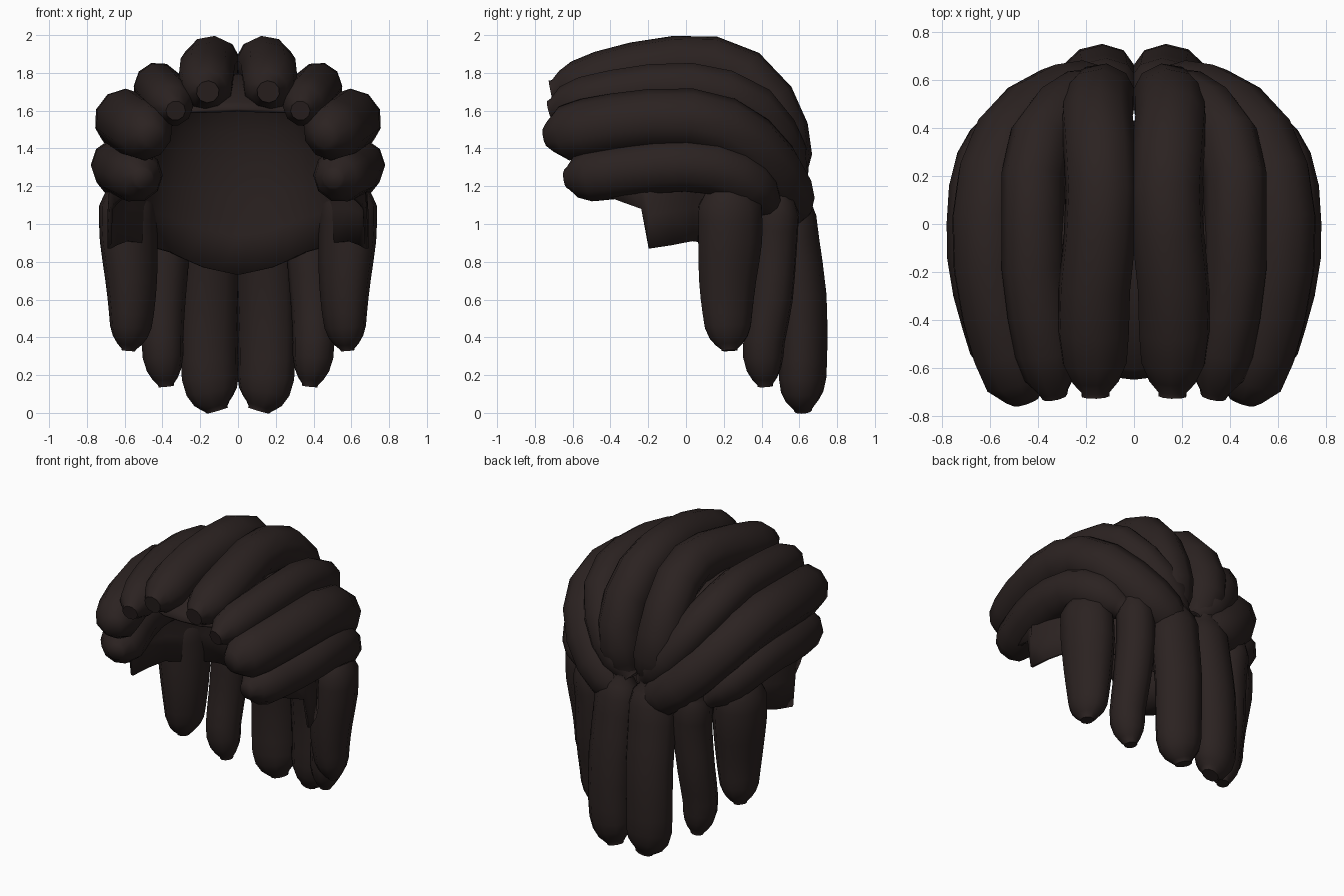
import bpy, bmesh, math
from mathutils import Vector

cube = bpy.data.objects.get("Cube")
if cube:
    bpy.data.objects.remove(cube, do_unlink=True)

# Single dark brown hair colour
HAIR = (0.024, 0.016, 0.015, 1.0)
hair = bpy.data.materials.new("dark_brown_hair")
hair.use_nodes = True
hair.diffuse_color = HAIR
shader = next(n for n in hair.node_tree.nodes if n.type == 'BSDF_PRINCIPLED')
shader.inputs["Base Color"].default_value = HAIR
shader.inputs["Roughness"].default_value = 0.8


def finish(bm, name, angle):
    bmesh.ops.recalc_face_normals(bm, faces=bm.faces)
    mesh = bpy.data.meshes.new(name)
    bm.to_mesh(mesh)
    bm.free()
    mesh.materials.append(hair)
    obj = bpy.data.objects.new(name, mesh)
    bpy.context.collection.objects.link(obj)
    bpy.ops.object.select_all(action='DESELECT')
    obj.select_set(True)
    bpy.context.view_layer.objects.active = obj
    bpy.ops.object.shade_smooth_by_angle(angle=math.radians(angle))
    return obj


def spline(points, u):
    """Point on a Catmull-Rom curve through the points, u from 0 to 1."""
    last = len(points) - 1
    i = min(int(u * last), last - 1)
    t = u * last - i
    b, c = points[i], points[i + 1]
    a = points[i - 1] if i > 0 else b * 2 - c
    d = points[i + 2] if i + 2 <= last else c * 2 - b
    return (b * 2 + (c - a) * t + (a * 2 - b * 5 + c * 4 - d) * t ** 2
            + (b * 3 - a - c * 3 + d) * t ** 3) / 2


def rounding(distance, length, smallest):
    """Elliptical narrowing of a lock close to one of its ends."""
    k = max(0.0, 1 - distance / length)
    return max(smallest, math.sqrt(1 - k * k))


def lock(name, path, width, depth, start, end, taper=1.0, rings=15, sides=10):
    """Pair of mirrored locks; start and end are (rounding length, end scale),
    taper is the scale reached gradually over the last part of the lock."""
    for side, sign in (("left", 1), ("right", -1)):
        points = [Vector((sign * x, y, z)) for x, y, z in path]
        # Rings bunch up towards both ends
        us = [(1 - math.cos(math.pi * i / (rings - 1))) / 2 for i in range(rings)]
        centres = [spline(points, u) for u in us]
        travelled = [0.0]
        for p, q in zip(centres, centres[1:]):
            travelled.append(travelled[-1] + (q - p).length)
        bm = bmesh.new()
        loops = []
        for i, p in enumerate(centres):
            ahead = centres[min(i + 1, rings - 1)]
            behind = centres[max(i - 1, 0)]
            tangent = (ahead - behind).normalized()
            out = p - Vector((0, 0, min(p.z, 1.1)))
            out = (out - tangent * out.dot(tangent)).normalized()
            across = tangent.cross(out)
            s = (rounding(travelled[i], *start)
                 * rounding(travelled[-1] - travelled[i], *end)
                 * (1 + (taper - 1) * max(0.0, us[i] - 0.3) / 0.7))
            loop = []
            for k in range(sides):
                a = math.tau * k / sides
                loop.append(bm.verts.new(p + across * (math.cos(a) * width * s)
                                         + out * (math.sin(a) * depth * s)))
            loops.append(loop)
        for low, high in zip(loops, loops[1:]):
            for k in range(sides):
                n = (k + 1) % sides
                bm.faces.new((low[k], low[n], high[n], high[k]))
        bm.faces.new(loops[0])
        bm.faces.new(loops[-1])
        finish(bm, side + "_" + name, 60)


# Swept locks, from the forehead over the head to the back
BLUNT, TUCKED = (0.17, 0.35), (0.25, 0.5)
lock("crown_lock", [(.16, -.715, 1.7), (.165, -.55, 1.735), (.17, -.33, 1.80),
                    (.145, -.08, 1.845), (.135, .14, 1.845), (.145, .32, 1.77),
                    (.155, .465, 1.59), (.14, .52, 1.38), (.08, .52, 1.16)],
     .152, .15, (.25, .4), TUCKED)
lock("upper_lock", [(.33, -.72, 1.6), (.37, -.5, 1.66), (.415, -.25, 1.71),
                    (.42, 0, 1.725), (.42, .2, 1.69), (.38, .37, 1.6),
                    (.28, .48, 1.44), (.16, .53, 1.28), (.05, .53, 1.16)],
     .13, .135, (.2, .4), TUCKED)
lock("temple_lock", [(.45, -.74, 1.46), (.53, -.5, 1.51), (.59, -.25, 1.55),
                     (.605, 0, 1.56), (.58, .2, 1.515), (.51, .36, 1.41),
                     (.38, .48, 1.26), (.22, .54, 1.12), (.08, .57, 1.04)],
     .162, .155, BLUNT, TUCKED)
lock("ear_lock", [(.5, -.635, 1.24), (.56, -.43, 1.265), (.62, -.2, 1.295),
                  (.63, 0, 1.31), (.61, .2, 1.28), (.54, .34, 1.2),
                  (.43, .45, 1.09)],
     .145, .15, BLUNT, TUCKED)

# Hanging locks around the sides and nape
TOP = (0.15, 0.6)
lock("side_hanging_lock", [(.59, .23, 1.22), (.58, .235, .95), (.565, .22, .7),
                           (.565, .22, .5), (.58, .23, .33)],
     .182, .15, TOP, (.14, .4), .62)
lock("rear_hanging_lock", [(.41, .49, 1.18), (.38, .47, .9), (.395, .45, .6),
                           (.4, .41, .35), (.38, .42, .14)],
     .125, .12, TOP, (.18, .4), .85)
lock("nape_hanging_lock", [(.13, .54, 1.18), (.14, .575, .9), (.148, .615, .6),
                           (.152, .62, .3), (.14, .615, .12), (.11, .62, .012)],
     .162, .13, TOP, (.18, .4), .92)


# Scalp cap: domed shell with short sideburns and an open face
HAIRLINE = [(0, .73), (20, .77), (42, .85), (65, .89), (85, .91), (103, .87),
            (106, 1.08), (120, 1.15), (132, 1.25), (140, 1.5), (150, 1.6), (180, 1.61)]


def hairline(angle):
    for (a, low), (b, high) in zip(HAIRLINE, HAIRLINE[1:]):
        if angle <= b:
            return low + (high - low) * (angle - a) / (b - a)


def dome_point(angle, z):
    rise = max(0.0, (z - 1.0) / 0.8)
    r = max(0.0, 1 - rise ** 2.5) ** 0.4
    a = math.radians(angle)
    # The shell flares from the narrow nape out to the sideburns
    flare = min(1.0, max(0.0, (min(angle, 360 - angle) - 75) / 28))
    breadth = 0.54 + 0.17 * flare
    reach = 0.43 if math.cos(a) > 0 else 0.86
    return Vector((breadth * r * math.sin(a), reach * r * math.cos(a), z))


bm = bmesh.new()
angles = sorted({a for a, z in HAIRLINE} | {10, 30, 53, 75, 95, 113, 126, 165})
angles += [360 - a for a in reversed(angles) if 0 < a < 180]
ROWS = 9
columns = []
for angle in angles:
    edge = hairline(min(angle, 360 - angle))
    column = []
    for i in range(ROWS):
        z = edge + (1.797 - edge) * math.sin(math.pi / 2 * i / (ROWS - 1))
        column.append(bm.verts.new(dome_point(angle, z)))
    columns.append(column)
for i, column in enumerate(columns):
    after = columns[(i + 1) % len(columns)]
    for k in range(ROWS - 1):
        bm.faces.new((column[k], after[k], after[k + 1], column[k + 1]))
bm.faces.new([column[-1] for column in columns])
cap = finish(bm, "scalp_cap", 50)
shell = cap.modifiers.new("thickness", 'SOLIDIFY')
shell.thickness = 0.02
